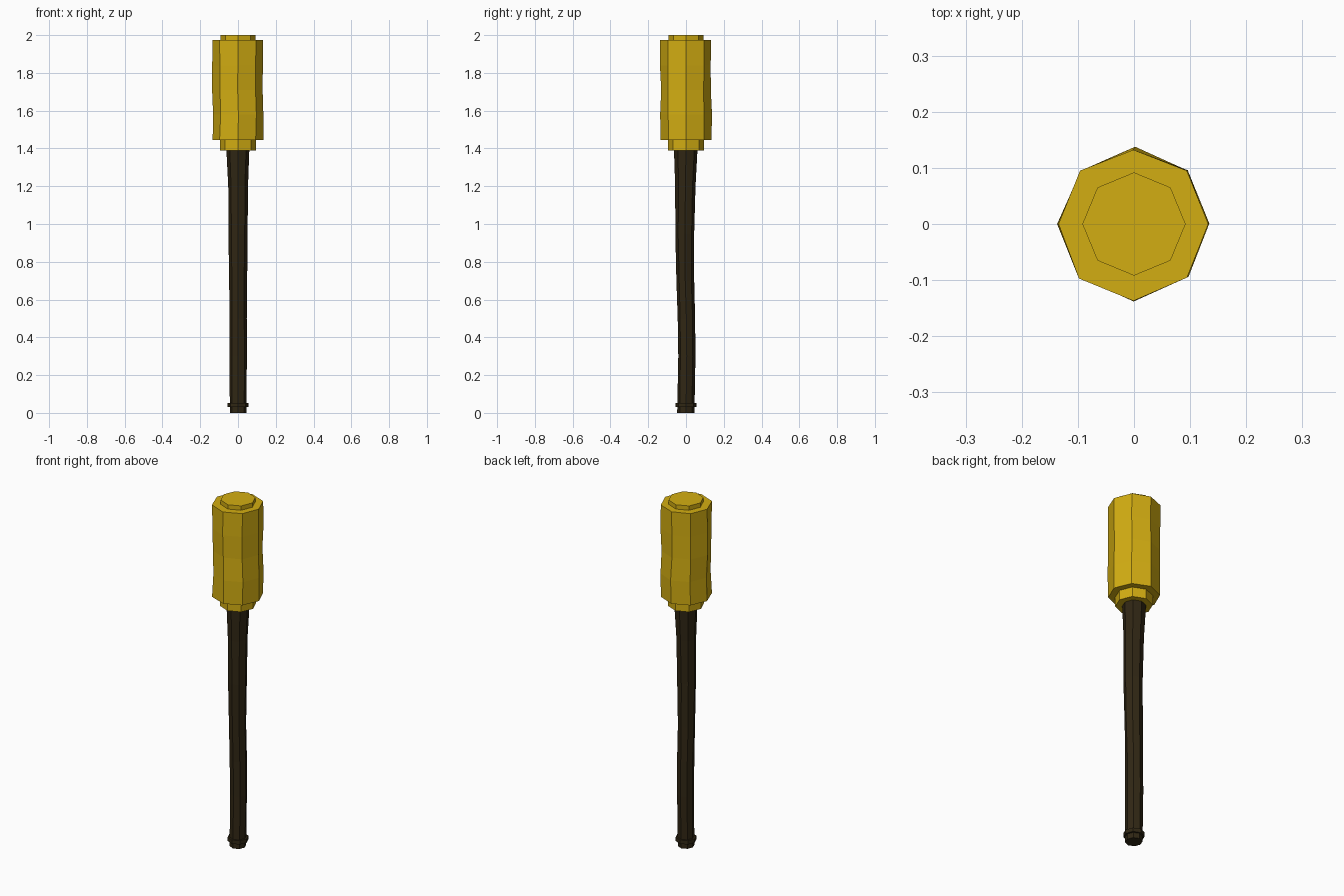
import bpy, bmesh, math, random

if "Cube" in bpy.data.objects:
    bpy.data.objects.remove(bpy.data.objects["Cube"])

random.seed(4)
SIDES = 8


def material(name, rgb):
    m = bpy.data.materials.new(name)
    m.diffuse_color = (*rgb, 1)
    m.use_nodes = True
    m.node_tree.nodes["Principled BSDF"].inputs["Base Color"].default_value = m.diffuse_color
    return m


gold = material("gold", (0.65, 0.42, 0.006))
wood = material("dark_wood", (0.030, 0.020, 0.007))


def lathe(name, rings, mat, jitter=0.0):
    """Capped octagonal body from rings of (z, radius, x shift, y shift)."""
    bm = bmesh.new()
    loops = []
    for i, (z, r, dx, dy) in enumerate(rings):
        loop = []
        for k in range(SIDES):
            a = 2 * math.pi * k / SIDES
            rr = r + random.uniform(-jitter, jitter)
            loop.append(bm.verts.new((dx + rr * math.cos(a), dy + rr * math.sin(a), z)))
        loops.append(loop)
    for lo, hi in zip(loops, loops[1:]):
        for k in range(SIDES):
            n = (k + 1) % SIDES
            bm.faces.new((lo[k], lo[n], hi[n], hi[k]))
    bm.faces.new(loops[0][::-1])
    bm.faces.new(loops[-1])
    me = bpy.data.meshes.new(name)
    bm.to_mesh(me)
    bm.free()
    me.materials.append(mat)
    ob = bpy.data.objects.new(name, me)
    bpy.context.collection.objects.link(ob)
    return ob


# Slightly crooked handle, flared under the head
lathe("handle", [
    (0.00, 0.045, 0, 0), (0.30, 0.046, 0, 0.004), (0.50, 0.045, 0, 0.002),
    (0.70, 0.047, 0, -0.004), (0.95, 0.049, 0, -0.006), (1.20, 0.053, 0, -0.003),
    (1.40, 0.062, 0, 0)], wood, 0.002)

# Raised ring at the foot
lathe("foot_ring", [(0.03, 0.055, 0, 0), (0.052, 0.055, 0, 0)], wood)

# Head with collar below and plate above
lathe("collar", [(1.39, 0.096, 0, 0), (1.46, 0.096, 0, 0)], gold)
lathe("head", [
    (1.445, 0.135, 0, 0), (1.58, 0.135, 0.002, 0.001), (1.71, 0.134, -0.002, 0),
    (1.84, 0.134, -0.001, -0.001), (1.975, 0.135, -0.001, 0)], gold, 0.003)
lathe("top_plate", [(1.96, 0.092, 0, 0), (2.00, 0.092, 0, 0)], gold)
